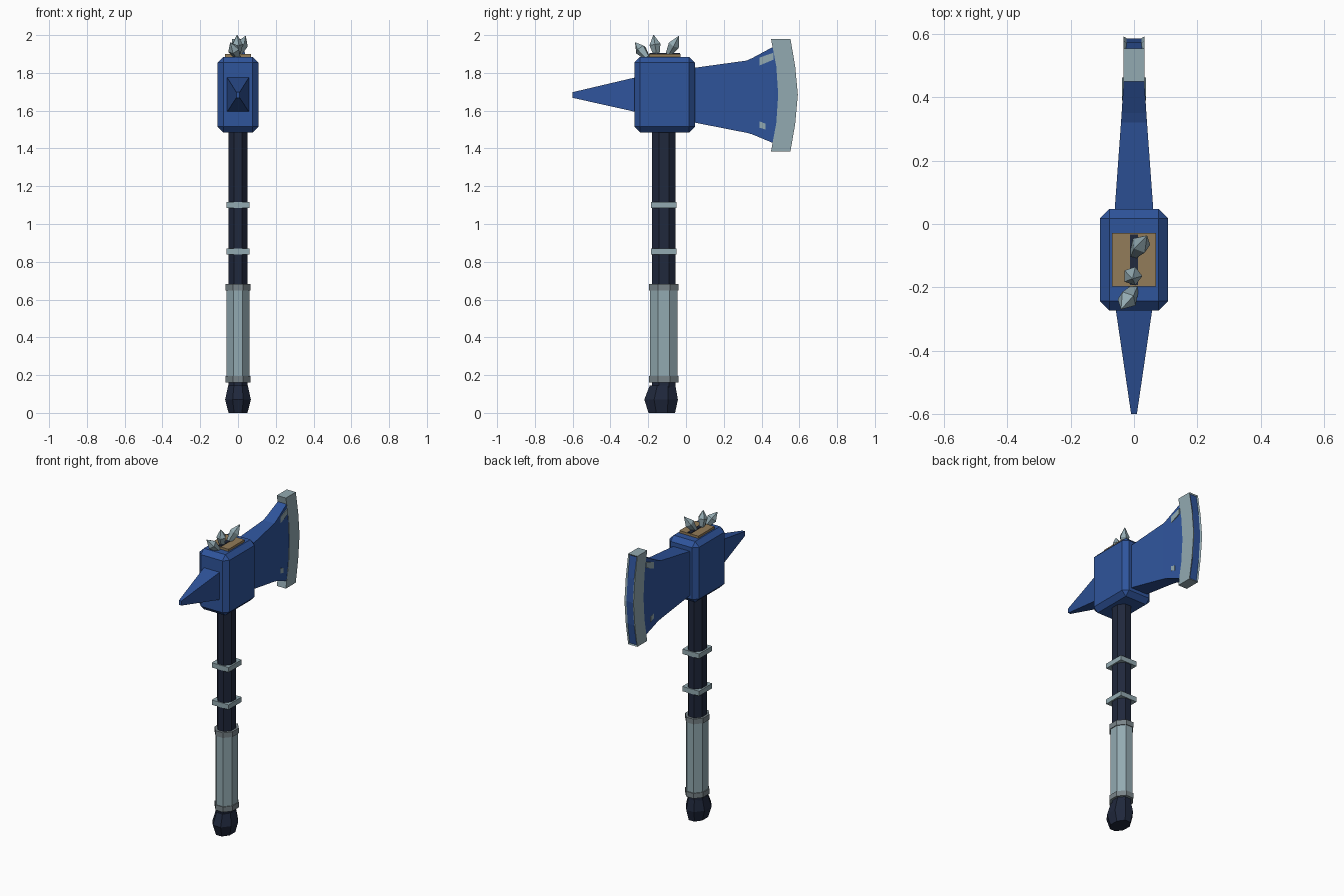
import bpy, bmesh, math
from mathutils import Vector

if "Cube" in bpy.data.objects:
    bpy.data.objects.remove(bpy.data.objects["Cube"])


def material(name, rgb):
    m = bpy.data.materials.new(name)
    m.diffuse_color = (*rgb, 1)
    m.use_nodes = True
    m.node_tree.nodes["Principled BSDF"].inputs["Base Color"].default_value = m.diffuse_color
    return m


BLUE = material("blue", (0.028, 0.089, 0.33))
DARK = material("dark", (0.014, 0.021, 0.045))
STEEL = material("steel", (0.29, 0.40, 0.44))
GREY = material("dull_steel", (0.19, 0.23, 0.25))
WOOD = material("wood", (0.29, 0.20, 0.10))
HANDLE_Y = -0.117


def finish(bm, name, *mats):
    bmesh.ops.recalc_face_normals(bm, faces=bm.faces)
    me = bpy.data.meshes.new(name)
    bm.to_mesh(me)
    bm.free()
    for m in mats:
        me.materials.append(m)
    ob = bpy.data.objects.new(name, me)
    bpy.context.collection.objects.link(ob)
    return ob


def loft(name, rings, mat):
    """Skin a list of equal-length point rings and cap both ends."""
    bm = bmesh.new()
    loops = [[bm.verts.new(p) for p in r] for r in rings]
    n = len(loops[0])
    for a, b in zip(loops, loops[1:]):
        for i in range(n):
            j = (i + 1) % n
            bm.faces.new((a[i], a[j], b[j], b[i]))
    bm.faces.new(loops[0])
    bm.faces.new(loops[-1])
    return finish(bm, name, mat)


def octagon(hx, hy, z, cy=HANDLE_Y):
    k = 1 / math.cos(math.pi / 8)
    angles = [math.pi / 8 + i * math.pi / 4 for i in range(8)]
    return [(hx * k * math.cos(a), cy + hy * k * math.sin(a), z) for a in angles]


def section(y, hx, z0, z1):
    return [(-hx, y, z0), (hx, y, z0), (hx, y, z1), (-hx, y, z1)]


def box(name, hx, y0, y1, z0, z1, mat, bevel=0):
    ob = loft(name, [section(y0, hx, z0, z1), section(y1, hx, z0, z1)], mat)
    if bevel:
        mod = ob.modifiers.new("bevel", 'BEVEL')
        mod.width, mod.segments = bevel, 1
    return ob


def prism(name, yz, hx, mat):
    return loft(name, [[(s * hx, y, z) for y, z in yz] for s in (-1, 1)], mat)


# Handle: pommel, shaft, grip and its end bands
loft("pommel", [octagon(0.050, 0.070, 0, -0.128), octagon(0.068, 0.089, 0.07, -0.132),
                octagon(0.052, 0.068, 0.145, -0.124)], DARK)
loft("shaft", [octagon(0.051, 0.062, z) for z in (0.1, 1.55)], DARK)
loft("grip", [octagon(0.060, 0.073, z) for z in (0.16, 0.68)], STEEL)
for i, z in enumerate((0.16, 0.648)):
    loft(f"grip_band_{i}", [octagon(0.065, 0.078, h) for h in (z, z + 0.034)], GREY)

# Square rings on the shaft
for i, z in enumerate((0.855, 1.10)):
    box(f"shaft_ring_{i}", 0.061, -0.185, -0.049, z - 0.016, z + 0.016, STEEL)

# Head block, back spike and blade
box("head_block", 0.108, -0.273, 0.047, 1.485, 1.885, BLUE, bevel=0.03)
loft("back_spike", [section(-0.26, 0.059, 1.592, 1.778),
                    section(-0.60, 0.009, 1.668, 1.698)], BLUE)
loft("blade", [section(0.03, 0.062, 1.54, 1.825), section(0.32, 0.041, 1.483, 1.865),
               section(0.35, 0.039, 1.475, 1.878), section(0.465, 0.0315, 1.427, 1.94),
               section(0.50, 0.028, 1.427, 1.94)], BLUE)

# Cutting edge: curved steel shell with a recessed blue strip on its outer side
edge = [(0.553, 1.385), (0.578, 1.53), (0.592, 1.685), (0.578, 1.835), (0.553, 1.98),
        (0.450, 1.98), (0.478, 1.835), (0.488, 1.685), (0.478, 1.535), (0.450, 1.385)]
bm = bmesh.new()
sides = [[bm.verts.new((x, y, z)) for y, z in edge] for x in (-0.033, 0.033)]
outer = []
for i in range(10):
    j = (i + 1) % 10
    f = bm.faces.new((sides[0][i], sides[0][j], sides[1][j], sides[1][i]))
    if i < 4:
        outer.append(f)
for s in sides:
    for i in range(4):
        bm.faces.new((s[i], s[i + 1], s[8 - i], s[9 - i]))
bmesh.ops.recalc_face_normals(bm, faces=bm.faces)
bmesh.ops.inset_region(bm, faces=outer, thickness=0.01, depth=-0.006)
for f in outer:
    f.material_index = 1
finish(bm, "cutting_edge", STEEL, BLUE)

# Small inlays near the blade corners
prism("upper_inlay", [(0.389, 1.839), (0.463, 1.87), (0.463, 1.907), (0.389, 1.881)], 0.038, STEEL)
prism("lower_inlay", [(0.389, 1.51), (0.42, 1.50), (0.42, 1.532), (0.389, 1.543)], 0.038, STEEL)

# Top plate with a dark slot
box("top_plate", 0.069, -0.197, -0.029, 1.87, 1.90, WOOD)
box("plate_slot", 0.012, -0.193, -0.033, 1.88, 1.904, DARK)


# Crystals: five-sided shards widening toward the tip
def crystal(name, base, tip, radius):
    base, tip = Vector(base), Vector(tip)
    axis = tip - base
    turn = axis.to_track_quat('Z', 'Y')
    rings = []
    for t, r in ((0, 0.5), (0.55, 1), (1, 0.06)):
        rings.append([base + axis * t + turn @ Vector((radius * r * math.cos(a), radius * r * math.sin(a), 0))
                      for a in (i * math.tau / 5 for i in range(5))])
    loft(name, rings, STEEL)


crystal("crystal_front", (0.0, -0.205, 1.88), (-0.04, -0.268, 1.96), 0.032)
crystal("crystal_middle", (-0.005, -0.155, 1.89), (-0.005, -0.172, 2.0), 0.031)
crystal("crystal_back", (0.0, -0.095, 1.895), (0.04, -0.038, 1.995), 0.031)
